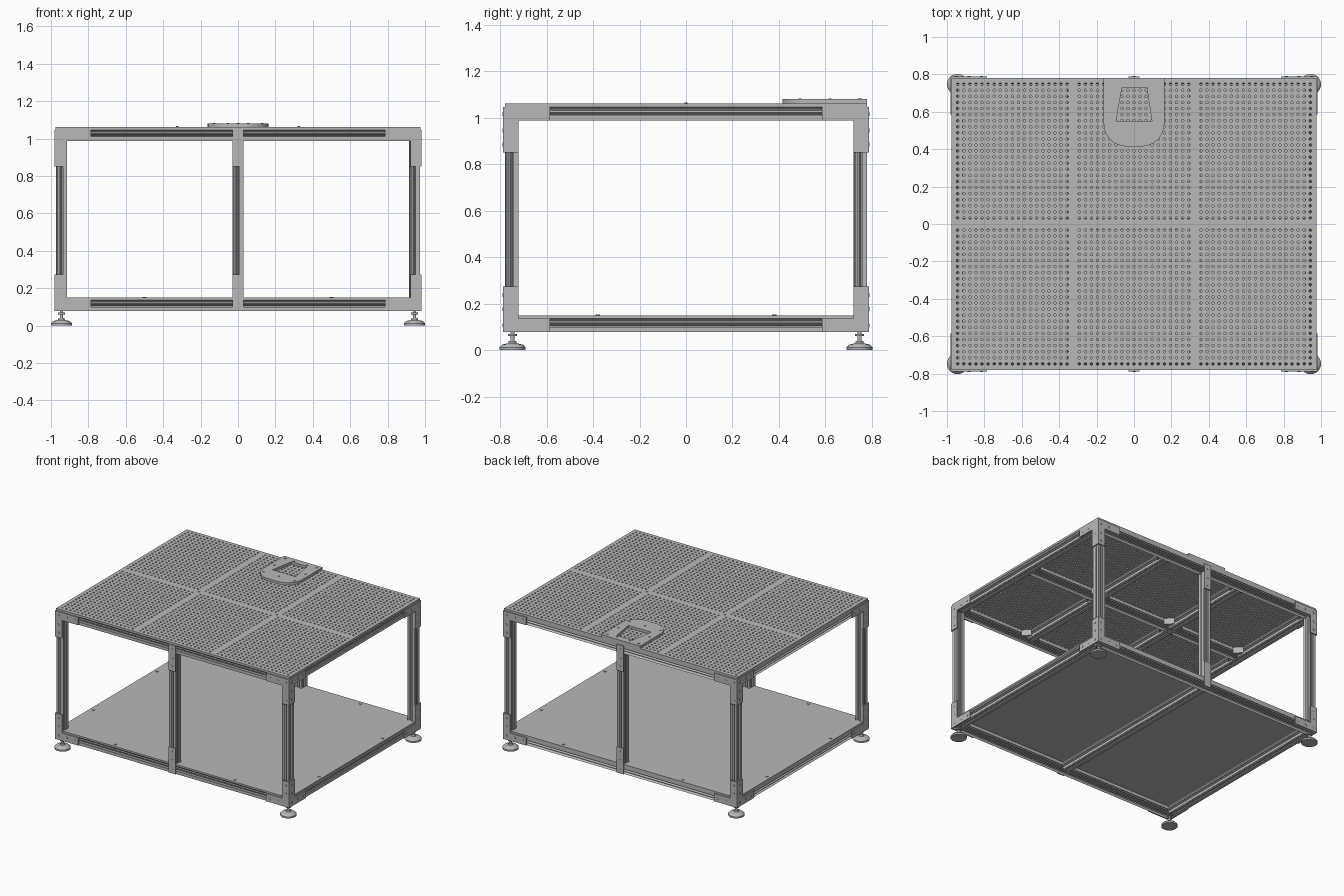
import bpy, bmesh, math
from mathutils import Matrix, Vector

if "Cube" in bpy.data.objects:
    bpy.data.objects.remove(bpy.data.objects["Cube"], do_unlink=True)

# Single material: brushed grey metal
grey = bpy.data.materials.new("grey_metal")
grey.use_nodes = True
grey.diffuse_color = (0.48, 0.48, 0.48, 1)
grey.node_tree.nodes["Principled BSDF"].inputs["Base Color"].default_value = grey.diffuse_color

# Main sizes
FX, FY = 0.972, 0.78            # outer frame half sizes
W = 0.0585                      # profile width
H = W / 2
LOW, HIGH = 0.078, 1.046        # frame bottom and top
TOP = 1.062                     # table surface
PLATE = 0.008                   # bracket thickness
LEG = 0.195                     # bracket leg length
CX, CY = FX - H, FY - H         # beam centre lines

# Extrusion axis -> world; sections are (x,y) for Z, (y,z) for X, (z,x) for Y
AXES = {"Z": Matrix.Identity(3),
        "X": Matrix(((0, 0, 1), (1, 0, 0), (0, 1, 0))),
        "Y": Matrix(((0, 1, 0), (0, 0, 1), (1, 0, 0)))}


def finish(name, bm, smooth=False):
    bmesh.ops.recalc_face_normals(bm, faces=bm.faces[:])
    mesh = bpy.data.meshes.new(name)
    bm.to_mesh(mesh)
    bm.free()
    mesh.materials.append(grey)
    if smooth:
        mesh.shade_smooth()
        mesh.set_sharp_from_angle(angle=math.radians(30))
    ob = bpy.data.objects.new(name, mesh)
    bpy.context.collection.objects.link(ob)
    return ob


def add_prism(bm, loops, axis, a, b):
    """Extrude outline loops (first outer, others holes) from a to b on an axis."""
    edges = []
    for loop in loops:
        vs = [bm.verts.new(AXES[axis] @ Vector((u, v, a))) for u, v in loop]
        edges += [bm.edges.new((vs[i - 1], vs[i])) for i in range(len(vs))]
    if len(loops) == 1:
        faces = [bm.faces.new(vs)]
    else:
        filled = bmesh.ops.triangle_fill(bm, edges=edges, use_beauty=True)
        faces = [g for g in filled["geom"] if isinstance(g, bmesh.types.BMFace)]
    new = bmesh.ops.extrude_face_region(bm, geom=faces, use_keep_orig=True)["geom"]
    move = AXES[axis] @ Vector((0, 0, b - a))
    bmesh.ops.translate(bm, vec=move, verts=[g for g in new if isinstance(g, bmesh.types.BMVert)])


def build(name, *pieces):
    bm = bmesh.new()
    for piece in pieces:
        add_prism(bm, *piece)
    return finish(name, bm)


def circle(u, v, r, n=10):
    return [(u + r * math.cos(2 * math.pi * i / n), v + r * math.sin(2 * math.pi * i / n))
            for i in range(n)]


def rect(u0, v0, u1, v1):
    return [(u0, v0), (u1, v0), (u1, v1), (u0, v1)]


def slotted(u, v):
    """Square section with a T-slot in each side."""
    side = [(-H, H), (-0.007, H), (-0.007, H - 0.006), (-0.014, H - 0.006), (-0.009, 0.013),
            (0.009, 0.013), (0.014, H - 0.006), (0.007, H - 0.006), (0.007, H)]
    pts = []
    for px, py in [(0, 1)] and [(1, 0), (0, -1), (-1, 0), (0, 1)]:
        pts += [(u + x * px + y * py, v - x * py + y * px) for x, y in side]
    return pts


def beam(name, axis, u, v, a, b):
    build(name, ([slotted(u, v)], axis, a, b))


# Frame rails and posts
for level, z in (("lower", LOW + H), ("upper", HIGH - H)):
    for label, s in (("front", -1), ("back", 1)):
        beam(f"{level}_{label}_rail", "X", s * CY, z, -FX, FX)
    for label, s in (("right", -1), ("left", 1)):
        beam(f"{level}_{label}_rail", "Y", z, s * CX, W - FY, FY - W)
for sy, fb in ((-1, "front"), (1, "back")):
    for x, lr in ((-CX, "right"), (0, "middle"), (CX, "left")):
        beam(f"{fb}_{lr}_post", "Z", x, sy * CY, LOW + W, HIGH - W)

# Inner cross beams
beam("lower_cross_beam", "Y", LOW + H, 0, W - FY, FY - W)
for s in (-1, 1):
    beam("upper_cross_beam", "Y", HIGH - H, s * 0.325, W - FY, FY - W)
beam("upper_long_beam", "X", 0, HIGH - H, W - FX, FX - W)


def fastened(name, axis, outline, bolts, face, s):
    """Plate on an outer face with bolt heads; points are (across, height)."""
    def flip(p):
        return [(q[1], q[0]) if axis == "Y" else q for q in p]
    out = s * (face + PLATE)
    pieces = [([flip(outline)], axis, s * face, out)]
    pieces += [([flip(circle(u, v, 0.009))], axis, out, out + s * 0.002) for u, v in bolts]
    build(name, *pieces)


# Corner brackets and straight joining plates
for z, e in ((LOW, 1), (HIGH, -1)):
    for axis, face, edge in (("Y", FY, FX + PLATE), ("X", FX, FY)):
        for s in (-1, 1):
            for c in (-1, 1):
                def at(u, v):
                    return (c * (edge - u), z + e * v)
                shape = [at(0, 0), at(LEG, 0), at(LEG, W), at(W, W), at(W, LEG), at(0, LEG)]
                heads = [at(H, H), at(0.1, H), at(0.165, H), at(H, 0.1), at(H, 0.16)]
                fastened("corner_bracket", axis, shape, heads, face, s)
    for s in (-1, 1):
        fastened("joining_plate", "Y", rect(-H, z, H, z + e * LEG),
                 [(0, z + e * d) for d in (H, 0.1, 0.16)], FY, s)

# Floor panel with bolts
FLOOR = LOW + W + 0.013
floor_bolts = [(sx * x, sy * y) for x, y in ((0.5, CY), (CX, 0.38)) for sx in (-1, 1) for sy in (-1, 1)]
build("floor_panel", ([rect(-FX, -FY, FX, FY)], "Z", LOW + W, FLOOR),
      *[([circle(x, y, 0.01)], "Z", FLOOR, FLOOR + 0.004) for x, y in floor_bolts])

# Perforated table top: six panels, each an arrayed cell inside a solid border
STEP = 0.0325
COLS, ROWS = 19, 23
PX, PY = (COLS + 1) * STEP, (ROWS + 1) * STEP
cell = bmesh.new()
add_prism(cell, [rect(-STEP / 2, -STEP / 2, STEP / 2, STEP / 2), circle(0, 0, 0.007, 8)], "Z", HIGH, TOP)
cell.normal_update()
walls = [f for f in cell.faces
         if abs(f.normal.z) < 0.5 and f.calc_center_median().xy.length > 0.01]
bmesh.ops.delete(cell, geom=walls, context="FACES")
first = finish("perforated_panel", cell)
border = build("panel_border", ([rect(0, 0, PX, PY),
               rect(STEP / 2, STEP / 2, PX - STEP / 2, PY - STEP / 2)], "Z", HIGH, TOP))
for i in range(3):
    for j in range(2):
        corner = Vector(((i - 1.5) * PX, (j - 1) * PY, 0))
        new = (i, j) != (0, 0)
        grid = first.copy() if new else first
        edge = border.copy() if new else border
        if new:
            bpy.context.collection.objects.link(grid)
            bpy.context.collection.objects.link(edge)
        grid.location = corner + Vector((STEP, STEP, 0))
        edge.location = corner
for ob in [o for o in bpy.context.collection.objects if o.name.startswith("perforated_panel")]:
    for count, offset in ((COLS, (STEP, 0, 0)), (ROWS, (0, STEP, 0))):
        mod = ob.modifiers.new("grid", "ARRAY")
        mod.count = count
        mod.use_relative_offset = False
        mod.use_constant_offset = True
        mod.constant_offset_displace = offset

# Triangular gussets in the corners of each upper bay
G = 0.05
for x0, x1 in ((W - FX, -0.325 - H), (-0.325 + H, 0.325 - H), (0.325 + H, FX - W)):
    for y0, y1 in ((W - FY, -H), (H, FY - W)):
        build("bay_gussets", *[([[(x, y), (x + dx, y), (x, y + dy)]], "Z", HIGH - 0.045, HIGH)
                               for x, dx in ((x0, G), (x1, -G)) for y, dy in ((y0, G), (y1, -G))])

# Centre screws of the table top
for s in (-1, 1):
    build("top_screw", ([circle(s * 0.325, 0, 0.006)], "Z", TOP, TOP + 0.004))

# Mounting plate with rounded front corners and tapered opening
R, MX, MY = 0.12, 0.162, 0.415
outline = [(MX, FY), (-MX, FY)]
for cx, start in ((R - MX, 180), (MX - R, 270)):
    outline += [(cx + R * math.cos(math.radians(start + a)), MY + R + R * math.sin(math.radians(start + a)))
                for a in range(0, 91, 10)]
opening = [(-0.064, 0.73), (-0.096, 0.55), (0.096, 0.55), (0.068, 0.73)]
mount_bolts = [(s * x, y) for s in (-1, 1) for x, y in ((0.13, 0.75), (0.13, 0.62), (0.13, 0.49), (0.055, 0.745))]
MT = TOP + 0.018
build("mounting_plate", ([outline, opening], "Z", TOP, MT),
      *[([circle(x, y, 0.007)], "Z", MT, MT + 0.004) for x, y in mount_bolts + [(0, 0.49)]])

# Levelling feet
profile = [(0, 0), (0.056, 0), (0.056, 0.012), (0.044, 0.024), (0.018, 0.03), (0.016, 0.04),
           (0.009, 0.04), (0.009, 0.06), (0.019, 0.06), (0.019, 0.07), (0.009, 0.07), (0.009, LOW)]
for sx, lr in ((-1, "right"), (1, "left")):
    for sy, fb in ((-1, "front"), (1, "back")):
        bm = bmesh.new()
        vs = [bm.verts.new((r, 0, z)) for r, z in profile]
        es = [bm.edges.new(pair) for pair in zip(vs, vs[1:])]
        bmesh.ops.spin(bm, geom=vs + es, cent=(0, 0, 0), axis=(0, 0, 1), angle=2 * math.pi, steps=24)
        bmesh.ops.remove_doubles(bm, verts=bm.verts[:], dist=0.0001)
        foot = finish(f"{fb}_{lr}_foot", bm, True)
        foot.location = (sx * 0.944, sy * 0.747, 0)
